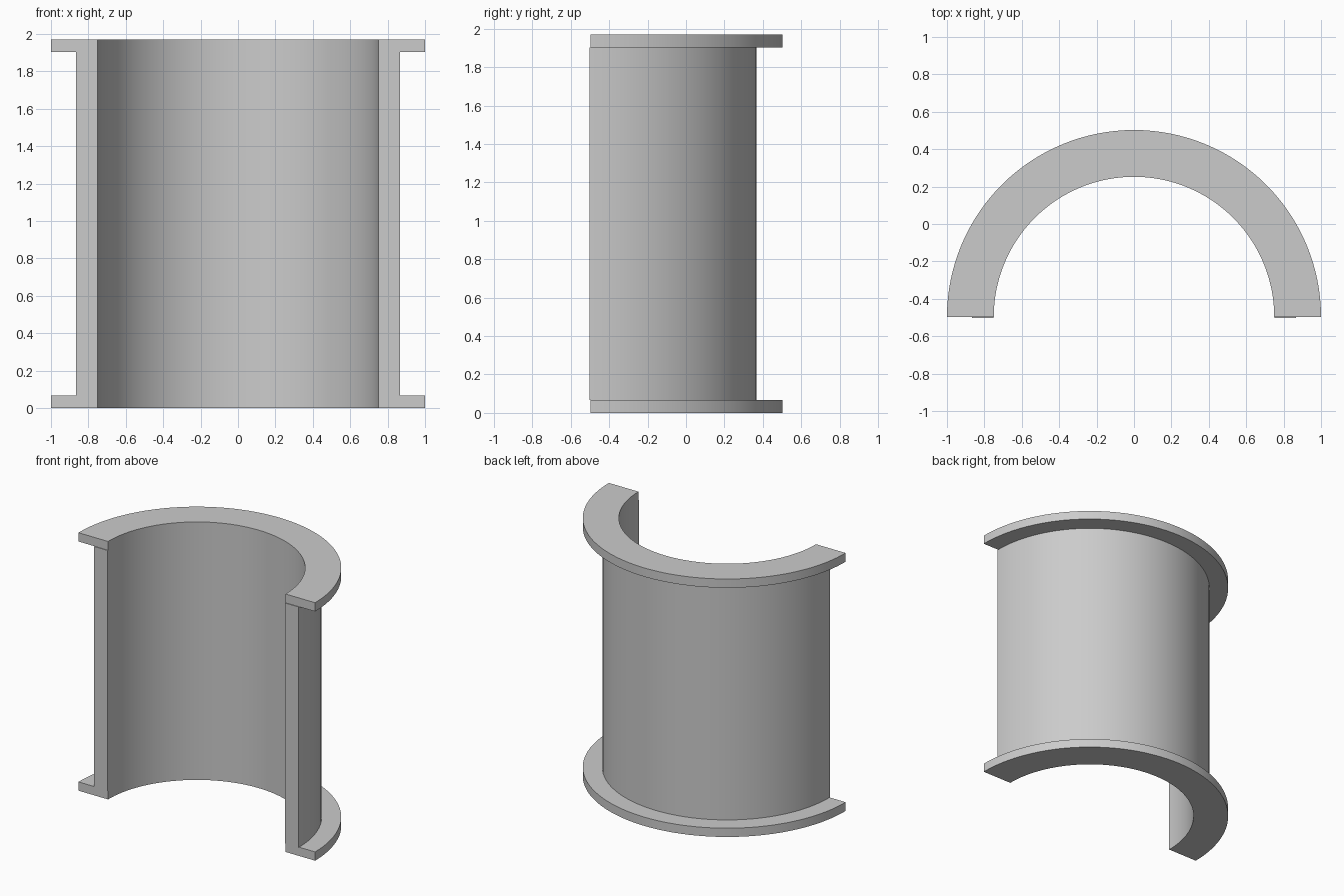
import bpy
import bmesh
from math import pi, cos, sin, radians

if "Cube" in bpy.data.objects:
    bpy.data.objects.remove(bpy.data.objects["Cube"], do_unlink=True)

HEIGHT, RIM = 1.97, 0.067
INNER, WALL, OUTER = 0.75, 0.865, 1.0
AXIS_Y = -0.4975
SEGMENTS = 64

grey = bpy.data.materials.new("plain_grey")
grey.use_nodes = True
colour = (0.6, 0.6, 0.6, 1)
grey.diffuse_color = colour
grey.node_tree.nodes["Principled BSDF"].inputs["Base Color"].default_value = colour


def half_ring(name, r_in, r_out, z0, z1, lip=0.0):
    """Half tube open to the front; lip lengthens its straight ends."""
    path = [(cos(pi * i / SEGMENTS), sin(pi * i / SEGMENTS)) for i in range(SEGMENTS + 1)]
    outline = [(r_out * c, r_out * s) for c, s in path]
    outline += [(r_in * c, r_in * s) for c, s in reversed(path)]
    # the four corner points sit on the cut face
    for i in (0, SEGMENTS, SEGMENTS + 1, len(outline) - 1):
        outline[i] = (outline[i][0], -lip)
    bm = bmesh.new()
    rings = [[bm.verts.new((x, y + AXIS_Y, z)) for x, y in outline] for z in (z0, z1)]
    n = len(outline)
    for i in range(n):
        j = (i + 1) % n
        bm.faces.new((rings[0][i], rings[0][j], rings[1][j], rings[1][i]))
    for ring in rings:
        for i in range(SEGMENTS):
            bm.faces.new((ring[i], ring[i + 1], ring[n - 2 - i], ring[n - 1 - i]))
    bmesh.ops.recalc_face_normals(bm, faces=bm.faces)
    mesh = bpy.data.meshes.new(name)
    bm.to_mesh(mesh)
    bm.free()
    mesh.materials.append(grey)
    obj = bpy.data.objects.new(name, mesh)
    bpy.context.collection.objects.link(obj)
    bpy.ops.object.select_all(action="DESELECT")
    obj.select_set(True)
    bpy.context.view_layer.objects.active = obj
    bpy.ops.object.shade_smooth_by_angle(angle=radians(30))
    return obj


# Half-cylinder wall between two wider flanges
half_ring("curved_wall", INNER, WALL, RIM, HEIGHT - RIM, lip=0.005)
half_ring("bottom_flange", INNER, OUTER, 0, RIM)
half_ring("top_flange", INNER, OUTER, HEIGHT - RIM, HEIGHT)
